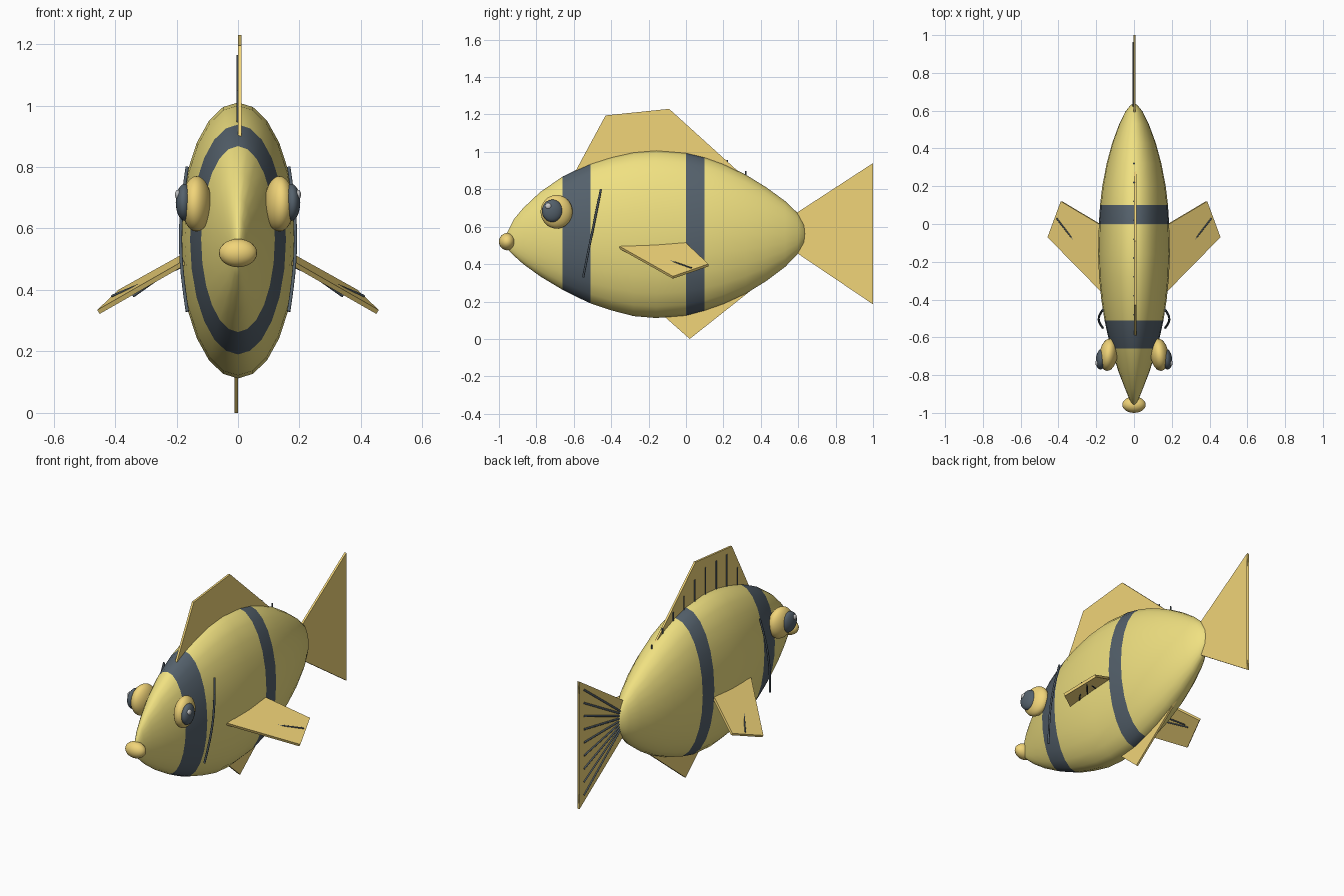
import bpy, bmesh, math
from mathutils import Vector

if "Cube" in bpy.data.objects:
    bpy.data.objects.remove(bpy.data.objects["Cube"])


def material(name, rgb):
    m = bpy.data.materials.new(name)
    m.diffuse_color = (*rgb, 1)
    m.use_nodes = True
    m.node_tree.nodes["Principled BSDF"].inputs["Base Color"].default_value = m.diffuse_color
    return m


YELLOW = material("yellow", (0.87, 0.75, 0.22))
ORANGE = material("orange", (0.88, 0.66, 0.19))
DARK = material("dark", (0.09, 0.12, 0.15))
WHITE = material("white", (0.95, 0.95, 0.95))


def make_object(name, bm, *mats, smooth=False):
    bmesh.ops.recalc_face_normals(bm, faces=bm.faces)
    for f in bm.faces:
        f.smooth = smooth
    me = bpy.data.meshes.new(name)
    bm.to_mesh(me)
    bm.free()
    for m in mats:
        me.materials.append(m)
    ob = bpy.data.objects.new(name, me)
    bpy.context.collection.objects.link(ob)
    return ob


def ball(name, loc, scale, mat, rot_z=0.0):
    bm = bmesh.new()
    bmesh.ops.create_uvsphere(bm, u_segments=24, v_segments=16, radius=1)
    ob = make_object(name, bm, mat, smooth=True)
    ob.location, ob.scale, ob.rotation_euler = loc, scale, (0, 0, rot_z)


def slab(name, points, offset, mat):
    """Flat polygon given thickness along offset."""
    bm = bmesh.new()
    offset = Vector(offset)
    a = [bm.verts.new(p) for p in points]
    b = [bm.verts.new(Vector(p) + offset) for p in points]
    bm.faces.new(a)
    bm.faces.new(b[::-1])
    n = len(a)
    for i in range(n):
        j = (i + 1) % n
        bm.faces.new((a[i], b[i], b[j], a[j]))
    bmesh.ops.triangulate(bm, faces=[f for f in bm.faces if len(f.verts) > 4])
    return make_object(name, bm, mat)


def lines(name, paths, radius, mat):
    """Thin round rods along paths."""
    cu = bpy.data.curves.new(name, 'CURVE')
    cu.dimensions = '3D'
    cu.bevel_depth = radius
    cu.bevel_resolution = 1
    cu.use_fill_caps = True
    for path in paths:
        sp = cu.splines.new('POLY')
        sp.points.add(len(path) - 1)
        for p, co in zip(sp.points, path):
            p.co = (*co, 1)
    cu.materials.append(mat)
    bpy.context.collection.objects.link(bpy.data.objects.new(name, cu))


# Body: elliptical rings (y, top, bottom, half width), bands by face material
rings = [(-0.955, 0.57, 0.48, 0.012), (-0.92, 0.64, 0.445, 0.028),
         (-0.87, 0.70, 0.40, 0.048), (-0.78, 0.785, 0.335, 0.083),
         (-0.66, 0.868, 0.263, 0.12), (-0.585, 0.905, 0.225, 0.14),
         (-0.51, 0.938, 0.19, 0.156), (-0.40, 0.973, 0.153, 0.173),
         (-0.28, 1.0, 0.122, 0.185), (-0.16, 1.01, 0.112, 0.19),
         (0.0, 0.997, 0.125, 0.186), (0.10, 0.973, 0.152, 0.18),
         (0.20, 0.937, 0.187, 0.168), (0.32, 0.878, 0.242, 0.145),
         (0.43, 0.81, 0.31, 0.115), (0.53, 0.737, 0.385, 0.078),
         (0.595, 0.675, 0.452, 0.046), (0.63, 0.615, 0.51, 0.018)]
SIDES = 24
bm = bmesh.new()
loops = []
for y, top, bottom, w in rings:
    mid, h = (top + bottom) / 2, (top - bottom) / 2
    loops.append([bm.verts.new((w * math.sin(2 * math.pi * i / SIDES), y,
                                mid + h * math.cos(2 * math.pi * i / SIDES)))
                  for i in range(SIDES)])
nose = bm.verts.new((0, -0.97, 0.525))
end = bm.verts.new((0, 0.64, 0.562))
for i in range(SIDES):
    j = (i + 1) % SIDES
    bm.faces.new((nose, loops[0][i], loops[0][j]))
    bm.faces.new((end, loops[-1][j], loops[-1][i]))
    for k in range(len(loops) - 1):
        f = bm.faces.new((loops[k][i], loops[k + 1][i], loops[k + 1][j], loops[k][j]))
        y = (rings[k][0] + rings[k + 1][0]) / 2
        if -0.66 < y < -0.51 or 0 < y < 0.1:
            f.material_index = 1
make_object("body", bm, YELLOW, DARK, smooth=True)

# Mouth
ball("mouth", (0, -0.957, 0.52), (0.062, 0.043, 0.046), ORANGE)

# Upright fins
T = 0.012
slab("dorsal_fin", [(0, -0.60, 0.88), (0, -0.43, 1.195), (0, -0.09, 1.23),
                    (0, 0.28, 0.895), (0, -0.1, 0.85)], (T, 0, 0), ORANGE)
slab("tail_fin", [(-0.003, 0.57, 0.68 - 0.02), (-0.003, 1.0, 0.94), (-0.003, 0.93, 0.56),
                  (-0.003, 1.0, 0.185), (-0.003, 0.57, 0.475)], (T, 0, 0), ORANGE)
slab("anal_fin", [(0, -0.15, 0.15), (0, 0.02, 0.0), (0, 0.38, 0.285),
                  (0, 0.1, 0.25)], (-T, 0, 0), ORANGE)

# Fin rays
dorsal = []
for i in range(9):
    y = -0.48 + 0.1 * i
    top = 1.05 if i == 0 else 1.165 if y < -0.1 else 1.13 - 0.58 * (y + 0.08)
    dorsal.append([(0, y, top - 0.28 if i < 5 else 0.86), (0, y, top)])
lines("dorsal_rays", dorsal, 0.005, DARK)
lines("tail_rays", [[(-0.003, 0.61, 0.565 + 0.012 * i), (-0.003, 0.96, 0.565 + 0.078 * i)]
                    for i in range(-4, 5)], 0.006, DARK)

for s, side in ((1, "right"), (-1, "left")):
    # Eyes
    ball(f"{side}_eye", (s * 0.135, -0.692, 0.68), (0.048, 0.086, 0.09), ORANGE, s * 0.12)
    ball(f"{side}_pupil", (s * 0.173, -0.715, 0.685), (0.029, 0.056, 0.06), DARK, s * 0.12)
    ball(f"{side}_eye_glint", (s * 0.195, -0.736, 0.71), (0.01, 0.016, 0.016), WHITE)
    # Gill lines
    gill = []
    for i in range(13):
        t = i / 12
        gill.append((s * (0.165 + 0.022 * math.sin(math.pi * t)), -0.455 - 0.095 * t, 0.8 - 0.47 * t))
    lines(f"{side}_gill_line", [gill], 0.006, DARK)
    # Side fins
    slab(f"{side}_side_fin", [(s * 0.17, -0.355, 0.482), (s * 0.17, -0.005, 0.505),
                              (s * 0.38, 0.12, 0.388), (s * 0.45, -0.07, 0.322)],
         (s * 0.008, 0, 0.013), ORANGE)
    lines(f"{side}_side_fin_rays",
          [[(s * 0.19, -0.25, 0.472), (s * 0.41, 0.03, 0.38)],
           [(s * 0.19, -0.18, 0.482), (s * 0.37, 0.03, 0.38)],
           [(s * 0.19, -0.11, 0.486), (s * 0.34, 0.04, 0.38)]], 0.004, DARK)
